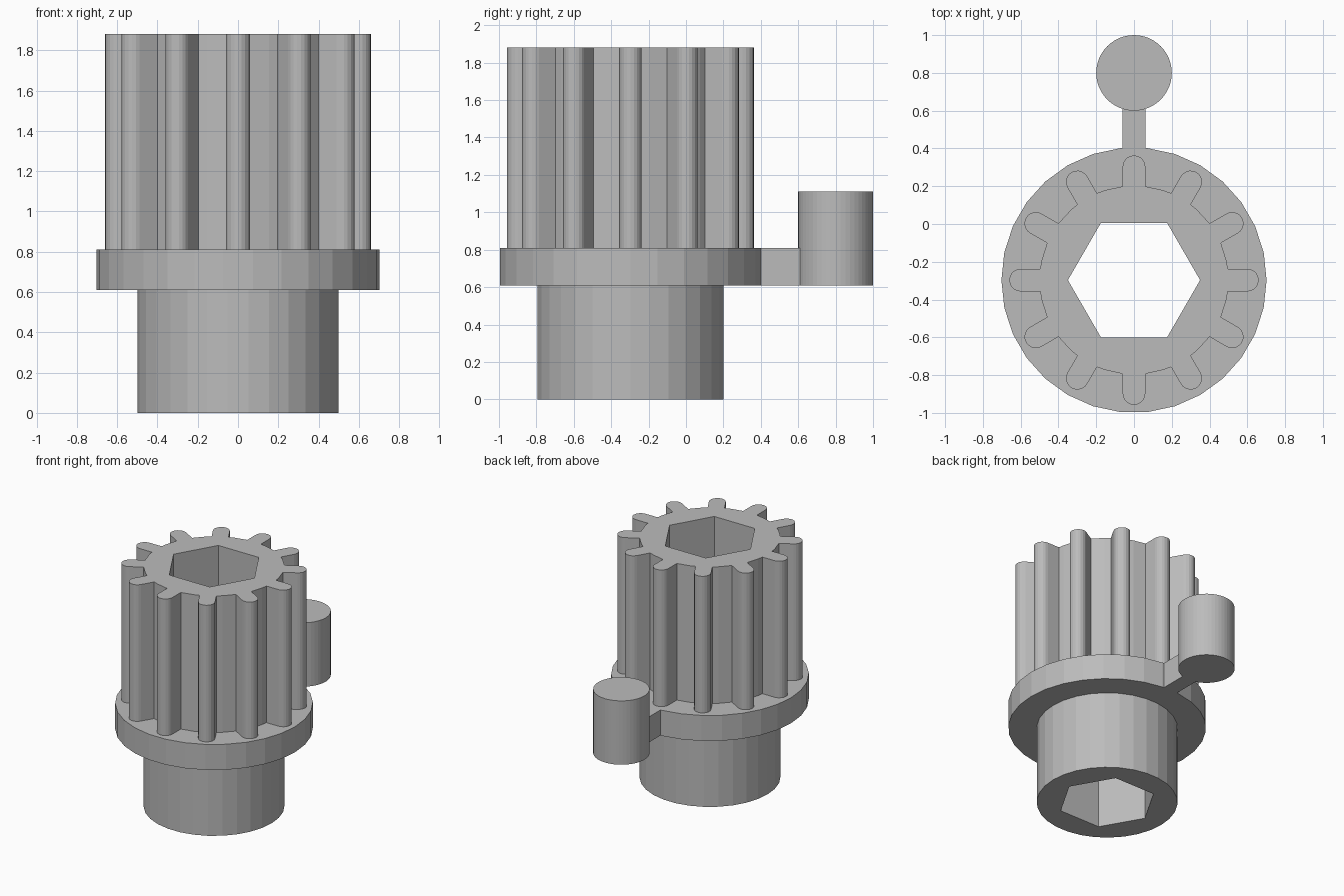
import bpy, bmesh
from math import sin, cos, asin, pi, radians

old = bpy.data.objects.get("Cube")
if old:
    bpy.data.objects.remove(old, do_unlink=True)

grey = bpy.data.materials.new("plain grey")
grey.use_nodes = True
colour = (0.5, 0.5, 0.5, 1)
grey.diffuse_color = colour
grey.node_tree.nodes["Principled BSDF"].inputs["Base Color"].default_value = colour

AXIS_Y = -0.297
CORE, TIP, HALF = 0.5, 0.6, 0.06     # gear core radius, tooth tip centre, tooth half width
LOW, HIGH, TOP = 0.61, 0.81, 1.88    # collar bottom, collar top, gear top


def circle(radius, sides):
    return [(radius * cos(2 * pi * i / sides), radius * sin(2 * pi * i / sides))
            for i in range(sides)]


def gear_outline(teeth=12, arc=10):
    pts = []
    base = asin(HALF / CORE)
    root = (CORE * CORE - HALF * HALF) ** 0.5
    step = 2 * pi / teeth
    for k in range(teeth):
        a = k * step
        # straight flanks and a round tip
        local = [(root, -HALF)]
        local += [(TIP + HALF * cos(t), HALF * sin(t))
                  for t in (-pi / 2 + pi * i / arc for i in range(arc + 1))]
        local += [(root, HALF)]
        pts += [(x * cos(a) - y * sin(a), x * sin(a) + y * cos(a)) for x, y in local]
        # faceted core between teeth
        for d in range(0, 360, 12):
            if a + base < radians(d) < a + step - base:
                pts.append((CORE * cos(radians(d)), CORE * sin(radians(d))))
    return pts


def prism(name, loops, z0, z1, y):
    """Extrude an outline, with any inner loops left open as holes."""
    curve = bpy.data.curves.new(name, 'CURVE')
    curve.dimensions = '2D'
    curve.fill_mode = 'BOTH'
    curve.extrude = (z1 - z0) / 2
    for loop in loops:
        spline = curve.splines.new('POLY')
        spline.points.add(len(loop) - 1)
        for p, (px, py) in zip(spline.points, loop):
            p.co = (px, py, 0, 1)
        spline.use_cyclic_u = True
    temp = bpy.data.objects.new(name + " outline", curve)
    bpy.context.collection.objects.link(temp)
    deps = bpy.context.evaluated_depsgraph_get()
    mesh = bpy.data.meshes.new_from_object(temp.evaluated_get(deps))
    bpy.data.objects.remove(temp, do_unlink=True)
    bm = bmesh.new()
    bm.from_mesh(mesh)
    bmesh.ops.remove_doubles(bm, verts=bm.verts, dist=0.0001)
    bmesh.ops.recalc_face_normals(bm, faces=bm.faces)
    for f in bm.faces:
        f.smooth = False
    bm.to_mesh(mesh)
    bm.free()
    mesh.materials.clear()
    mesh.materials.append(grey)
    obj = bpy.data.objects.new(name, mesh)
    obj.location = (0, y, (z0 + z1) / 2)
    bpy.context.collection.objects.link(obj)
    return obj


# Shaft, collar and gear share one hexagonal bore
bore = circle(0.35, 6)
prism("lower_shaft", [circle(CORE, 30), bore], 0, LOW, AXIS_Y)
prism("collar", [circle(0.702, 30), bore], LOW, HIGH, AXIS_Y)
prism("gear", [gear_outline(), bore], HIGH, TOP, AXIS_Y)

# Side peg on a short arm
arm = [(-HALF, 0.39), (HALF, 0.39), (HALF, 0.65), (-HALF, 0.65)]
prism("arm", [arm], LOW, HIGH, 0)
prism("peg", [circle(0.2, 48)], LOW, 1.11, 0.8)
